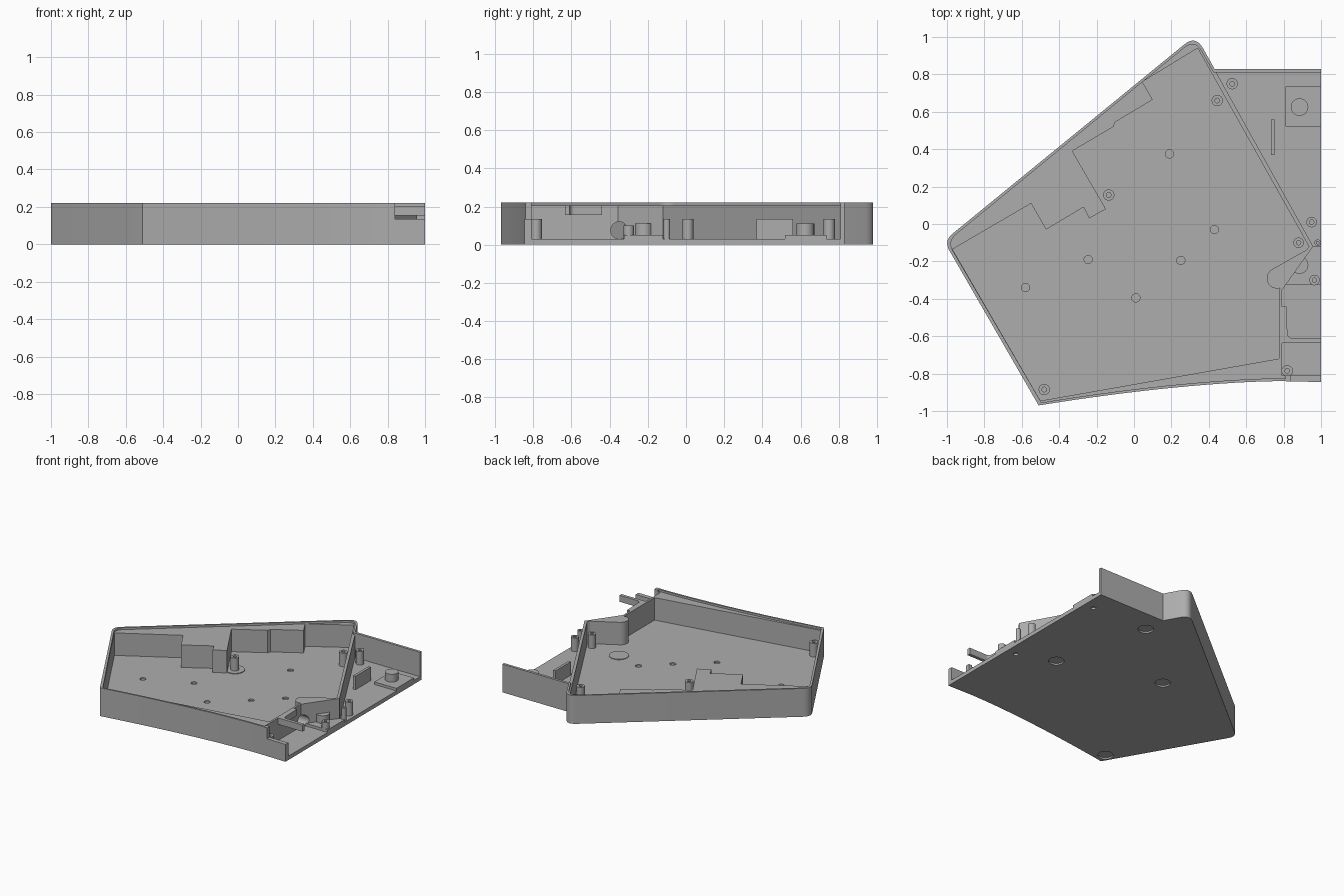
import bpy, bmesh, math
from mathutils import Vector

if "Cube" in bpy.data.objects:
    bpy.data.objects.remove(bpy.data.objects["Cube"])

GREY = bpy.data.materials.new("plain_grey")
GREY.use_nodes = True
GREY.diffuse_color = (0.42, 0.42, 0.42, 1)
GREY.node_tree.nodes["Principled BSDF"].inputs["Base Color"].default_value = (0.42, 0.42, 0.42, 1)

FLOOR, LEDGE, TOP = 0.03, 0.205, 0.22


def finish(name, bm):
    bmesh.ops.recalc_face_normals(bm, faces=bm.faces)
    mesh = bpy.data.meshes.new(name)
    bm.to_mesh(mesh)
    bm.free()
    mesh.materials.append(GREY)
    ob = bpy.data.objects.new(name, mesh)
    bpy.context.collection.objects.link(ob)
    return ob


def prism(name, outline, z0, z1):
    bm = bmesh.new()
    face = bm.faces.new([bm.verts.new((x, y, z0)) for x, y in outline])
    ext = bmesh.ops.extrude_face_region(bm, geom=[face])
    moved = [v for v in ext["geom"] if isinstance(v, bmesh.types.BMVert)]
    bmesh.ops.translate(bm, verts=moved, vec=(0, 0, z1 - z0))
    return finish(name, bm)


def box(name, x0, x1, y0, y1, z0, z1):
    return prism(name, [(x0, y0), (x1, y0), (x1, y1), (x0, y1)], z0, z1)


def circle(x, y, r, start=0, end=360, n=24):
    angles = [math.radians(start + (end - start) * i / n) for i in range(n + (end - start < 360))]
    return [(x + r * math.cos(a), y + r * math.sin(a)) for a in angles]


def disc(name, x, y, r, z0, z1):
    return prism(name, circle(x, y, r), z0, z1)


def cut(target, cutter, keep=False):
    mod = target.modifiers.new("cut", "BOOLEAN")
    mod.operation, mod.object, mod.solver = "DIFFERENCE", cutter, "EXACT"
    bpy.context.view_layer.objects.active = target
    bpy.ops.object.modifier_apply(modifier=mod.name)
    if not keep:
        bpy.data.objects.remove(cutter)


def smooth(ob):
    bpy.ops.object.select_all(action="DESELECT")
    ob.select_set(True)
    bpy.context.view_layer.objects.active = ob
    bpy.ops.object.shade_smooth_by_angle(angle=math.radians(30))


def rounded(before, corner, after, d, n=8):
    # Soft corner between two straight edges
    v = Vector(corner)
    p = v + (Vector(before) - v).normalized() * d
    q = v + (Vector(after) - v).normalized() * d
    return [tuple(p * (1 - t) ** 2 + v * 2 * t * (1 - t) + q * t * t)
            for t in [i / n for i in range(n + 1)]]


def front_curve(shift=0.0):
    # Bowed front edge, running from right to left
    steps = [i / 16 for i in range(17)]
    return [(0.78 - 1.29 * t + shift * t, -0.84 - 0.13 * t ** 1.6 + shift) for t in steps]


# Case shell: solid outline that is hollowed out
corner_l, corner_f, tip, notch = (-1.017, -0.09), (-0.51, -0.97), (0.33, 1.01), (0.43, 0.83)
outline = (rounded(corner_f, corner_l, tip, 0.06) + rounded(corner_l, tip, notch, 0.08)
           + [notch, (1, 0.83), (1, -0.845)] + front_curve())
shell = prism("case_shell", outline, 0, TOP)

# Stepped main cavity
cavity = [(-0.97, -0.135), (-0.55, 0.11), (-0.47, -0.03), (-0.27, 0.09), (-0.24, 0.03),
          (-0.15, 0.08), (-0.33, 0.39), (-0.11, 0.52), (-0.1, 0.545), (0.1, 0.665),
          (0.045, 0.76), (0.34, 0.94), (0.935, -0.12), (0.775, -0.35), (0.775, -0.72),
          (-0.5, -0.945)]
cut(shell, prism("cavity_cutter", cavity, FLOOR, 0.5))

# Side bay, open to the right
bay = [(0.44, 0.81), (1.1, 0.81), (1.1, -0.81), (0.79, -0.81), (0.79, -0.355), (0.958, -0.12)]
cut(shell, prism("bay_cutter", bay, FLOOR, 0.5))

# Ledge inside the rim
in_l, in_f, in_tip = (-0.997, -0.093), (-0.5, -0.955), (0.327, 0.99)
recess = (rounded(in_f, in_l, in_tip, 0.06) + rounded(in_l, in_tip, (0.41, 0.83), 0.08)
          + [(0.425, 0.81), (0.465, 0.81), (0.99, -0.12), (0.81, -0.37), (0.81, -0.825)]
          + front_curve(0.015))
cut(shell, prism("ledge_cutter", recess, LEDGE, 0.5))

# Lowered front wall at the bay
cut(shell, box("front_wall_cutter", 0.84, 1.1, -0.9, -0.7, 0.135, 0.5))

# Small dimples in the floor
for x, y in [(0.19, 0.375), (0.43, -0.03), (0.25, -0.195), (-0.245, -0.19),
             (0.01, -0.395), (-0.58, -0.34)]:
    cut(shell, disc("dimple_cutter", x, y, 0.022, 0.018, 0.1))

# Foot recesses and their raised floor discs
for i, (x, y) in enumerate([(-0.48, -0.885), (-0.135, 0.155), (0.445, 0.66), (0.64, -0.09)]):
    cut(shell, disc("foot_cutter", x, y, 0.055, -0.1, 0.012))
    if i in (1, 3):
        disc(f"floor_disc_{i}", x, y, 0.07, FLOOR - 0.005, FLOOR + 0.005)
for y in (0.65, -0.2):
    cut(shell, disc("pin_cutter", 0.92, y, 0.018, -0.1, 0.015))

# Rounded boss at the inner corner
boss = prism("corner_boss", circle(0.765, -0.29, 0.055, 120, 290, 16)
             + [(0.785, -0.345), (0.945, -0.125)], FLOOR - 0.005, LEDGE)

# Cable hole through wall and boss
bore = disc("cable_bore", 0, 0, 0.045, 0, 0.25)
bore.rotation_euler = (0, math.pi / 2, 0)
bore.location = (0.72, -0.35, 0.075)
bpy.context.view_layer.update()
cut(boss, bore, keep=True)
cut(shell, bore)
for ob in (shell, boss):
    smooth(ob)


def screw_post(name, x, y, r, top):
    post = disc(name, x, y, r, FLOOR - 0.005, top)
    cut(post, disc("screw_cutter", x, y, r * 0.42, top - 0.06, top + 0.1))
    smooth(post)


# Screw posts
for i, (x, y, r, top) in enumerate([
        (-0.135, 0.155, 0.03, 0.135), (-0.48, -0.885, 0.03, 0.135), (0.445, 0.66, 0.03, 0.135),
        (0.525, 0.75, 0.03, 0.135), (0.95, 0.01, 0.028, 0.135), (0.88, -0.1, 0.028, 0.135),
        (0.82, -0.785, 0.03, 0.135), (0.965, -0.3, 0.028, 0.1), (0.982, -0.1, 0.017, 0.135)]):
    screw_post(f"screw_post_{i}", x, y, r, top)

# Pads with round studs in the bay
for name, y0, y1, stud in [("back", 0.52, 0.735, 0.625), ("front", -0.325, -0.12, -0.22)]:
    pad = box(f"{name}_pad", 0.81, 1, y0, y1, FLOOR - 0.005, 0.05)
    if name == "front":
        # Trim the pad to the bay side of the wall
        cut(pad, prism("pad_trim", [(0.7, -0.45), (0.963, -0.1), (0.6, -0.1)], 0, 0.3))
    smooth(disc(f"{name}_stud", 0.885, stud, 0.047, 0.045, 0.11))

# Upright fin
box("upright_fin", 0.732, 0.752, 0.37, 0.56, FLOOR - 0.005, 0.135)

# Raised hook-shaped arm near the front
arm = ([(0.785, -0.44), (0.785, -0.635), (1, -0.635), (1, -0.61)]
       + rounded((1, -0.61), (0.82, -0.61), (0.82, -0.44), 0.03) + [(0.815, -0.44)])
prism("hook_arm", arm, 0.155, LEDGE)
